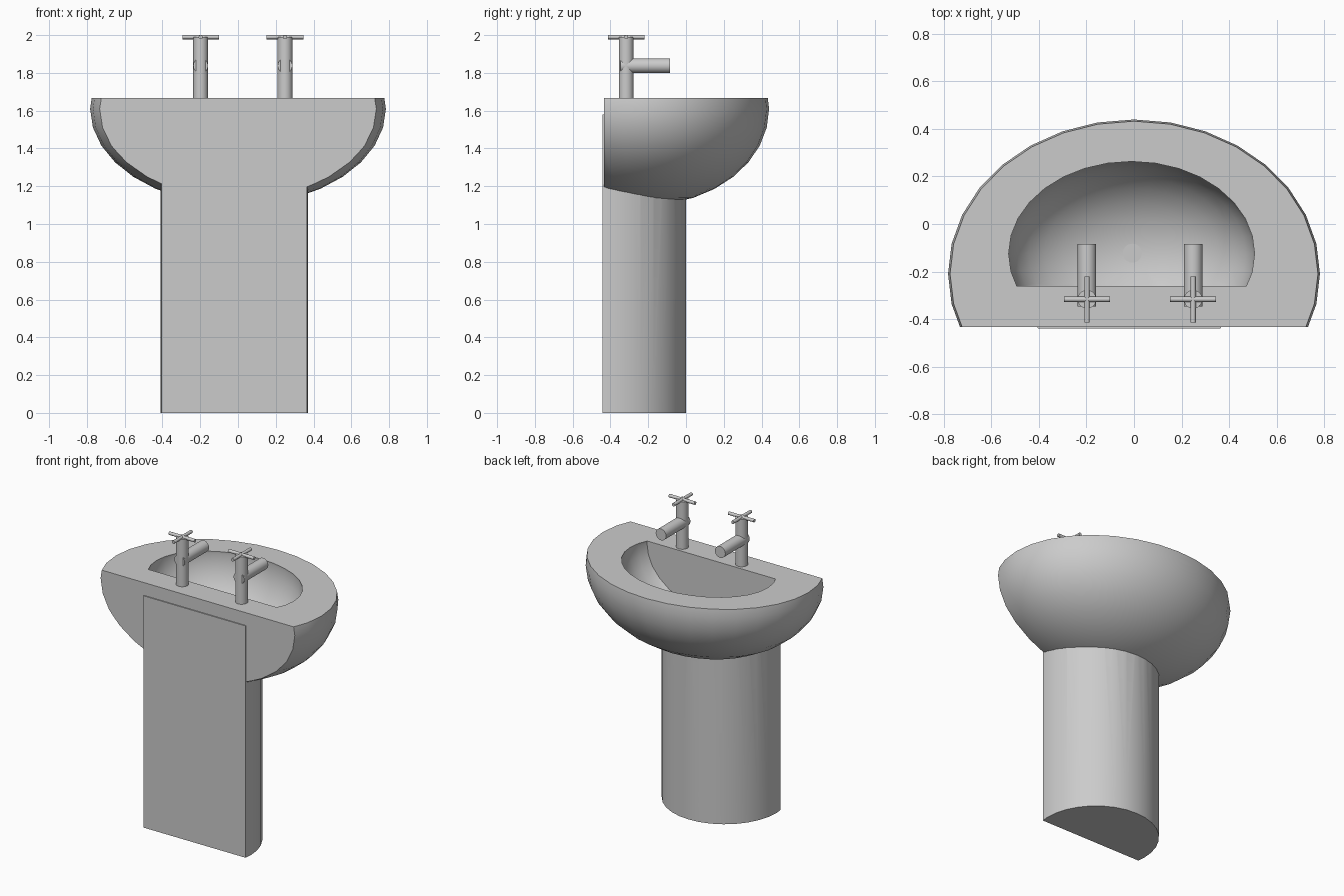
import bpy, bmesh, math
from mathutils import Matrix, Vector

if "Cube" in bpy.data.objects:
    bpy.data.objects.remove(bpy.data.objects["Cube"], do_unlink=True)

ceramic = bpy.data.materials.new("light grey ceramic")
ceramic.use_nodes = True
GREY = (0.6, 0.6, 0.6, 1)
ceramic.diffuse_color = GREY
ceramic.node_tree.nodes["Principled BSDF"].inputs["Base Color"].default_value = GREY

RIM = 1.667


def finish(bm, name):
    """Turn a bmesh into a named object with the shared material."""
    bmesh.ops.recalc_face_normals(bm, faces=bm.faces)
    mesh = bpy.data.meshes.new(name)
    bm.to_mesh(mesh)
    bm.free()
    mesh.materials.append(ceramic)
    obj = bpy.data.objects.new(name, mesh)
    bpy.context.collection.objects.link(obj)
    return obj


def smooth(obj):
    bpy.ops.object.select_all(action='DESELECT')
    obj.select_set(True)
    bpy.context.view_layer.objects.active = obj
    bpy.ops.object.shade_smooth_by_angle(angle=math.radians(30))


def slice_off(bm, point, normal):
    """Remove everything on the normal side of a plane and cap the cut."""
    cut = bmesh.ops.bisect_plane(bm, geom=bm.verts[:] + bm.edges[:] + bm.faces[:],
                                 plane_co=point, plane_no=normal, clear_outer=True)
    edges = [e for e in cut["geom_cut"] if isinstance(e, bmesh.types.BMEdge)]
    bmesh.ops.contextual_create(bm, geom=edges)


def ellipsoid(center, radii):
    bm = bmesh.new()
    bmesh.ops.create_uvsphere(bm, u_segments=32, v_segments=16, radius=1)
    bmesh.ops.transform(bm, verts=bm.verts,
                        matrix=Matrix.Translation(center) @ Matrix.Diagonal((*radii, 1)))
    return bm


def add_rod(bm, start, end, radius, sides=32):
    """Add a capped cylinder between two points."""
    start, end = Vector(start), Vector(end)
    axis = end - start
    turn = axis.to_track_quat('Z', 'Y').to_matrix().to_4x4()
    bmesh.ops.create_cone(bm, cap_ends=True, segments=sides, radius1=radius, radius2=radius,
                          depth=axis.length, matrix=Matrix.Translation((start + end) / 2) @ turn)


def carve(obj, grow):
    """Cut the bowl hollow, enlarged by grow, out of an object."""
    bm = ellipsoid((-0.01, -0.125, 1.65), (0.52 + grow, 0.39 + grow, 0.38 + grow))
    slice_off(bm, (0, -0.26 - grow, 0), (0, -1, 0))
    cutter = finish(bm, "bowl_cutter")
    cutter.hide_render = True
    mod = obj.modifiers.new("bowl", 'BOOLEAN')
    mod.operation = 'DIFFERENCE'
    mod.solver = 'EXACT'
    mod.object = cutter
    bpy.context.view_layer.objects.active = obj
    bpy.ops.object.modifier_apply(modifier=mod.name)
    bpy.data.objects.remove(cutter, do_unlink=True)


# Basin: ellipsoid with a flat rim and a flat wall side
bm = ellipsoid((0, -0.21, 1.61), (0.783, 0.65, 0.51))
slice_off(bm, (0, 0, RIM), (0, 0, 1))
slice_off(bm, (0, -0.434, 0), (0, -1, 0))
basin = finish(bm, "basin")
carve(basin, 0)
smooth(basin)

# Pedestal: column sliced flat on the wall side, running up inside the basin
bm = bmesh.new()
add_rod(bm, (-0.02, -0.39, 0), (-0.02, -0.39, 1.58), 0.39)
slice_off(bm, (0, -0.441, 0), (0, -1, 0))
pedestal = finish(bm, "pedestal")
carve(pedestal, 0.02)
smooth(pedestal)

# Drain: small disc at the bottom of the bowl
bm = bmesh.new()
add_rod(bm, (-0.007, -0.123, 1.262), (-0.007, -0.123, 1.275), 0.04)
smooth(finish(bm, "drain"))

# Taps: upright body, spout over the bowl, crossed handle bars
for side, x in (("right", -0.198), ("left", 0.249)):
    y, top = -0.317, 1.989
    bm = bmesh.new()
    add_rod(bm, (x, y, RIM - 0.02), (x, y, top), 0.039)
    smooth(finish(bm, side + "_tap_body"))
    bm = bmesh.new()
    add_rod(bm, (x, -0.347, 1.838), (x, -0.085, 1.838), 0.039)
    smooth(finish(bm, side + "_tap_spout"))
    bm = bmesh.new()
    add_rod(bm, (x - 0.097, y, top), (x + 0.097, y, top), 0.011, 16)
    add_rod(bm, (x, y - 0.097, top), (x, y + 0.097, top), 0.011, 16)
    smooth(finish(bm, side + "_tap_handle"))
